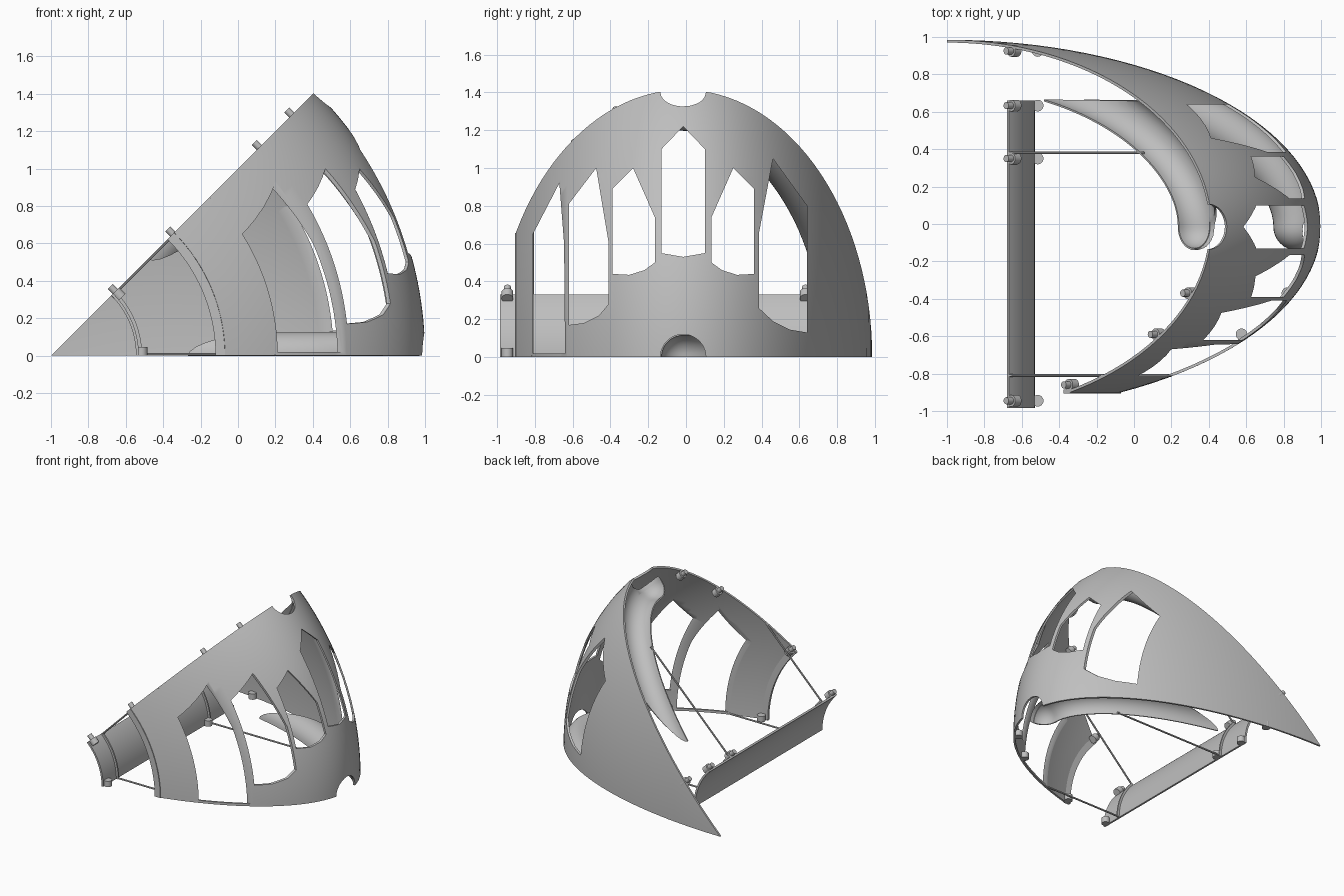
import bpy, bmesh
from math import sin, cos, pi, radians, sqrt
from mathutils import Vector, Matrix

cube = bpy.data.objects.get("Cube")
if cube:
    bpy.data.objects.remove(cube, do_unlink=True)

MID = -0.015            # y of the dome's middle
WEDGE = pi / 4          # the dome is an eighth turn about a y-parallel axis at x = -1
PIPE_R = 0.12

grey = bpy.data.materials.new("plain_grey")
grey.use_nodes = True
grey.diffuse_color = (0.52, 0.52, 0.52, 1)
grey.node_tree.nodes["Principled BSDF"].inputs["Base Color"].default_value = (0.52, 0.52, 0.52, 1)


def radial(a):
    return Vector((cos(a), 0, sin(a)))


def inward(a):
    """Unit vector off a cut plane into the wedge."""
    side = 1 if a == 0 else -1
    return Vector((-sin(a), 0, cos(a))) * side


def at(r, y, a):
    return Vector((-1, y, 0)) + radial(a) * r


def make(name, bm):
    bmesh.ops.remove_doubles(bm, verts=bm.verts, dist=1e-5)
    bmesh.ops.recalc_face_normals(bm, faces=bm.faces)
    mesh = bpy.data.meshes.new(name)
    bm.to_mesh(mesh)
    bm.free()
    ob = bpy.data.objects.new(name, mesh)
    bpy.context.collection.objects.link(ob)
    mesh.materials.append(grey)
    return ob


def finish(ob, angle=35):
    """Bake the modifiers and smooth the curved faces."""
    deps = bpy.context.evaluated_depsgraph_get()
    baked = bpy.data.meshes.new_from_object(ob.evaluated_get(deps))
    ob.modifiers.clear()
    ob.data = baked
    bpy.ops.object.select_all(action='DESELECT')
    ob.select_set(True)
    bpy.context.view_layer.objects.active = ob
    bpy.ops.object.shade_smooth_by_angle(angle=radians(angle))


def cut(ob, cutters):
    for c in cutters:
        mod = ob.modifiers.new("cut", 'BOOLEAN')
        mod.operation, mod.solver, mod.object = 'DIFFERENCE', 'EXACT', c


def sweep(name, outer, inner, steps=24):
    """Turn a band between two (r, y) lines through the wedge."""
    bm = bmesh.new()
    loop = outer + inner[::-1]
    n, k = len(outer), len(loop)
    rings = [[bm.verts.new(at(r, y, WEDGE * s / steps)) for r, y in loop]
             for s in range(steps + 1)]
    for a, b in zip(rings, rings[1:]):
        for i in range(k):
            j = (i + 1) % k
            bm.faces.new((a[i], a[j], b[j], b[i]))
    for ring in (rings[0], rings[-1]):
        for i in range(n - 1):
            bm.faces.new((ring[i], ring[i + 1], ring[k - 2 - i], ring[k - 1 - i]))
    return make(name, bm)


def oval(t, depth):
    """Point on the dome profile, set in by depth, and its outward normal."""
    nrm = Vector((cos(t), 2 * sin(t))).normalized()
    p = Vector((2 * cos(t), sin(t))) - nrm * depth
    return (max(p.x, 0), p.y + MID), nrm


def cylinder(name, start, end, radius, sides=24):
    bm = bmesh.new()
    d = end - start
    m = Matrix.Translation((start + end) / 2) @ d.to_track_quat('Z', 'Y').to_matrix().to_4x4()
    bmesh.ops.create_cone(bm, cap_ends=True, segments=sides, radius1=radius,
                          radius2=radius, depth=d.length, matrix=m)
    return make(name, bm)


def prism(name, outline):
    """Window cutter: a (y, z) outline run along x."""
    bm = bmesh.new()
    near, far = ([bm.verts.new((x, y, z)) for y, z in outline] for x in (-0.5, 1.3))
    bm.faces.new(near)
    bm.faces.new(far)
    for i in range(len(outline)):
        j = (i + 1) % len(outline)
        bm.faces.new((near[i], near[j], far[j], far[i]))
    return make(name, bm)


# Window outlines
end_win = [(-.81, .02), (-.81, .65), (-.67, .92), (-.645, .6), (-.64, .02)]
side_win = [(-.62, .17), (-.62, .81), (-.475, 1.0), (-.41, .61), (-.41, .28), (-.46, .22), (-.54, .18)]
inner_win = [(-.39, .44), (-.39, .89), (-.28, 1.0), (-.165, .74), (-.165, .5), (-.22, .46), (-.3, .435)]
mid_win = [(-.13, .55), (-.13, 1.1), (MID, 1.22), (.1, 1.1), (.1, .55), (MID, .53)]
far_win = [(.64, .13), (.64, .8), (.46, 1.05), (.385, .65), (.385, .26), (.46, .19), (.55, .145)]
mirrored = [(2 * MID - y, z) for y, z in inner_win]
windows = [prism("window_cutter", w) for w in
           (end_win, side_win, inner_win, mid_win, mirrored, far_win)]
ports = [cylinder("port_cutter", at(1.87, MID, a), at(2.3, MID, a), PIPE_R, 48)
         for a in (0, WEDGE)]

# Dome shell: open at the front end, pointed at the back
T0 = -1.0866
ts = [T0 + (pi / 2 - T0) * i / 56 for i in range(57)]
shell = sweep("dome_shell", [oval(t, 0)[0] for t in ts], [oval(t, 0.015)[0] for t in ts], 32)
cut(shell, windows + ports)
finish(shell)


# Half pipes along the two cut planes, each with a rounded end
def half_pipe(name, a):
    bm = bmesh.new()
    w, rad = inward(a), radial(a)
    rings = []

    def ring(centre, nrm, radius):
        rings.append([bm.verts.new(centre + (nrm * cos(f) + w * sin(f)) * radius)
                      for f in [pi * i / 16 for i in range(17)]])
    (r0, y0), _ = oval(0, 0.13)
    for i in range(8):
        s = pi / 2 * (1 - i / 8)
        ring(at(r0, y0 - PIPE_R * sin(s), a), rad, PIPE_R * cos(s))
    for i in range(33):
        (r, y), nrm = oval(radians(75) * i / 32, 0.13)
        ring(at(r, y, a), rad * nrm.x + Vector((0, nrm.y, 0)), PIPE_R)
    for p, q in zip(rings, rings[1:]):
        for i in range(16):
            bm.faces.new((p[i], p[i + 1], q[i + 1], q[i]))
    bmesh.ops.remove_doubles(bm, verts=bm.verts, dist=1e-5)
    bmesh.ops.bisect_plane(bm, geom=bm.verts[:] + bm.edges[:] + bm.faces[:],
                           plane_co=(0, 0.66, 0), plane_no=(0, 1, 0), clear_outer=True)
    ob = make(name, bm)
    thick = ob.modifiers.new("thickness", 'SOLIDIFY')
    thick.thickness, thick.offset = 0.01, 0
    cut(ob, ports)
    finish(ob)


half_pipe("lower_half_pipe", 0)
half_pipe("upper_half_pipe", WEDGE)


# Inner core strip and the ribs
def band(name, r0, r1, y0, y1):
    finish(sweep(name, [(r1, y0), (r1, y1)], [(r0, y0), (r0, y1)]))


band("core_strip", 0.455, 0.47, -0.985, 0.66)
band("core_rib_front", 0.455, 0.487, -0.816, -0.804)
band("core_rib_back", 0.455, 0.487, 0.374, 0.386)
band("shell_end_rib", 0.88, 0.93, -0.905, -0.885)

# Thin tie rods from the core to the shell
for a, level in ((0, "lower"), (WEDGE, "upper")):
    for y, reach, end in ((-0.81, 1.2, "front"), (0.38, 1.48, "back")):
        off = inward(a) * 0.007
        finish(cylinder(f"{level}_{end}_rod", at(0.46, y, a) + off, at(reach, y, a) + off, 0.007, 8))

# Joint sockets on both planes, with pegs on the upper plane
joints = [(0.485, 0.925), (0.485, 0.633), (0.485, 0.35), (0.485, -0.945),
          (0.92, -0.86), (1.575, -0.59), (1.82, -0.37)]
for r, y in joints:
    for a, level in ((0, "lower"), (WEDGE, "upper")):
        base = at(r, y, a)
        finish(cylinder(f"{level}_socket", base, base + inward(a) * 0.047, 0.031))
    finish(cylinder("peg", base + inward(a) * 0.01, base - inward(a) * 0.038, 0.019))

# Remove the cutters
for c in windows + ports:
    bpy.data.objects.remove(c, do_unlink=True)
